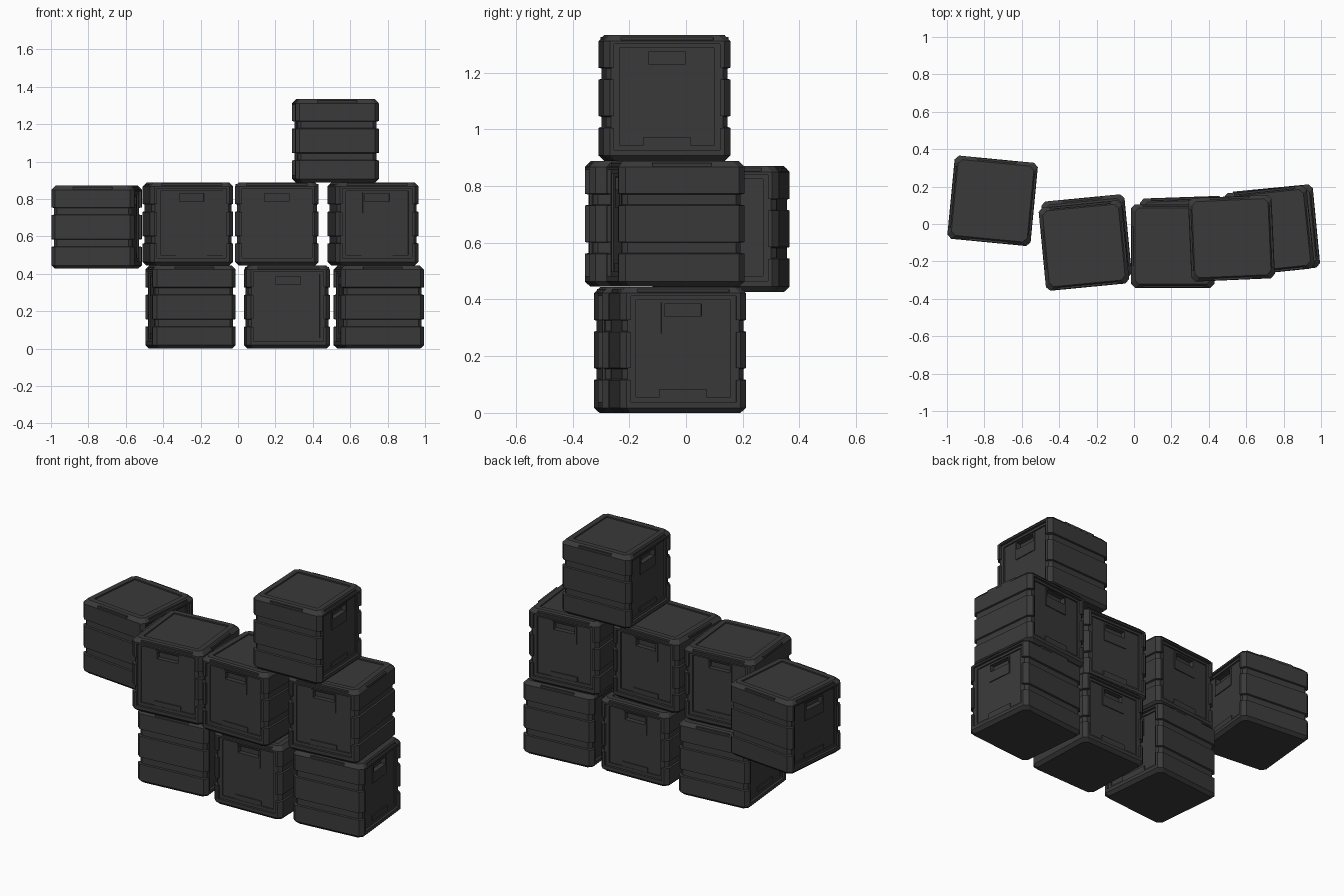
import bpy, bmesh, math
from mathutils import Matrix, Vector

cube = bpy.data.objects.get("Cube")
if cube:
    bpy.data.objects.remove(cube)

HALF = 0.2235     # half the crate width
HEIGHT = 0.444
GROOVES = ((0.116, 0.158), (0.286, 0.328))

plastic = bpy.data.materials.new("charcoal_plastic")
plastic.use_nodes = True
GREY = (0.042, 0.042, 0.042, 1)
plastic.diffuse_color = GREY
plastic.node_tree.nodes["Principled BSDF"].inputs["Base Color"].default_value = GREY


def new_object(name, bm):
    bmesh.ops.recalc_face_normals(bm, faces=bm.faces)
    mesh = bpy.data.meshes.new(name)
    bm.to_mesh(mesh)
    bm.free()
    mesh.materials.append(plastic)
    ob = bpy.data.objects.new(name, mesh)
    bpy.context.scene.collection.objects.link(ob)
    return ob


def add_box(bm, lo, hi):
    lo, hi = Vector(lo), Vector(hi)
    place = Matrix.Translation((lo + hi) / 2) @ Matrix.Diagonal((*(hi - lo), 1))
    bmesh.ops.create_cube(bm, size=1, matrix=place)


def facing_box(bm, side, half_width, depth_in, depth_out, z0, z1):
    """Box on the front (-1) or back (+1) face, depths measured inward."""
    ys = sorted((side * (HALF - depth_in), side * (HALF - depth_out)))
    add_box(bm, (-half_width, ys[0], z0), (half_width, ys[1], z1))


def octagon(bm, inset, z, corner=0.022):
    h = HALF - inset
    c = h - corner
    pts = ((c, -h), (h, -c), (h, c), (c, h), (-c, h), (-h, c), (-h, -c), (-c, -h))
    return [bm.verts.new((x, y, z)) for x, y in pts]


def crate_body():
    # Stacked rings give the chamfers and the two grooves
    layers = [(0.0, 0.018), (0.018, 0.0)]
    for low, high in GROOVES:
        layers += [(low, 0), (low + 0.003, 0.009), (high - 0.003, 0.009), (high, 0)]
    layers += [(HEIGHT - 0.022, 0.0), (HEIGHT, 0.02)]
    bm = bmesh.new()
    rings = [octagon(bm, inset, z) for z, inset in layers]
    for a, b in zip(rings, rings[1:]):
        for i in range(len(a)):
            j = (i + 1) % len(a)
            bm.faces.new((a[i], a[j], b[j], b[i]))
    bm.faces.new(rings[0][::-1])
    bm.faces.new(rings[-1])
    return new_object("crate_body", bm)


def carve(body):
    # Lid recess, handle face recesses, post notches and rim cuts
    cutters = []

    def cutter(build):
        bm = bmesh.new()
        build(bm)
        ob = new_object("cutter", bm)
        ob.hide_render = True
        mod = body.modifiers.new("cut", 'BOOLEAN')
        mod.operation = 'DIFFERENCE'
        mod.solver = 'EXACT'
        mod.object = ob
        cutters.append(ob)

    cutter(lambda bm: add_box(bm, (-0.172, -0.172, HEIGHT - 0.008), (0.172, 0.172, HEIGHT + 0.1)))
    for s in (-1, 1):
        cutter(lambda bm: facing_box(bm, s, 0.187, 0.014, -0.1, 0.038, 0.412))
        cutter(lambda bm: facing_box(bm, s, 0.168, 0.022, -0.1, 0.056, 0.398))
        cutter(lambda bm: facing_box(bm, s, 0.163, 0.013, -0.1, HEIGHT - 0.018, HEIGHT + 0.1))
        for low, high in GROOVES:
            cutter(lambda bm: facing_box(bm, s, 0.197, 0.0135, -0.1, low, high))
        # Grip slot
        cutter(lambda bm: facing_box(bm, s, 0.066, 0.045, -0.1, 0.342, 0.384))
    bpy.context.view_layer.update()
    graph = bpy.context.evaluated_depsgraph_get()
    mesh = bpy.data.meshes.new_from_object(body.evaluated_get(graph))
    for ob in cutters + [body]:
        bpy.data.objects.remove(ob)
    return mesh


def add_details(bm):
    for s in (-1, 1):
        # Handle plate built around the grip slot
        facing_box(bm, s, 0.077, 0.024, 0.017, 0.28, 0.342)
        facing_box(bm, s, 0.077, 0.024, 0.017, 0.384, 0.39)
        for x in (-0.0715, 0.0715):
            ys = sorted((s * (HALF - 0.024), s * (HALF - 0.017)))
            add_box(bm, (x - 0.0055, ys[0], 0.342), (x + 0.0055, ys[1], 0.384))
        # Lower label plate
        facing_box(bm, s, 0.083, 0.024, 0.016, 0.054, 0.084)
        # Lid lip on the plain faces
        xs = sorted((s * (HALF - 0.03), s * (HALF - 0.002)))
        add_box(bm, (xs[0], -0.105, 0.418), (xs[1], 0.105, 0.436))


carved = carve(crate_body())
bm = bmesh.new()
bm.from_mesh(carved)
add_details(bm)
prototype = new_object("crate", bm)
crate_mesh = prototype.data
bpy.data.objects.remove(prototype)
bpy.data.meshes.remove(carved)

# name, position, turn in degrees, handles on the sides
crates = (
    ("bottom_right_crate", (-0.254, -0.083, 0), 5.5, True),
    ("bottom_middle_crate", (0.262, -0.08, 0), 2, False),
    ("bottom_left_crate", (0.753, -0.03, 0), 5.5, True),
    ("loose_crate", (-0.756, 0.124, 0.427), -5.5, True),
    ("middle_right_crate", (-0.268, -0.115, 0.445), 5.5, False),
    ("middle_centre_crate", (0.208, -0.118, 0.445), 0, False),
    ("middle_left_crate", (0.722, -0.037, 0.445), 6, False),
    ("top_crate", (0.521, -0.076, 0.889), 2.5, True),
)
for name, location, turn, sideways in crates:
    ob = bpy.data.objects.new(name, crate_mesh)
    ob.location = location
    ob.rotation_euler.z = math.radians(turn + (90 if sideways else 0))
    bpy.context.scene.collection.objects.link(ob)
